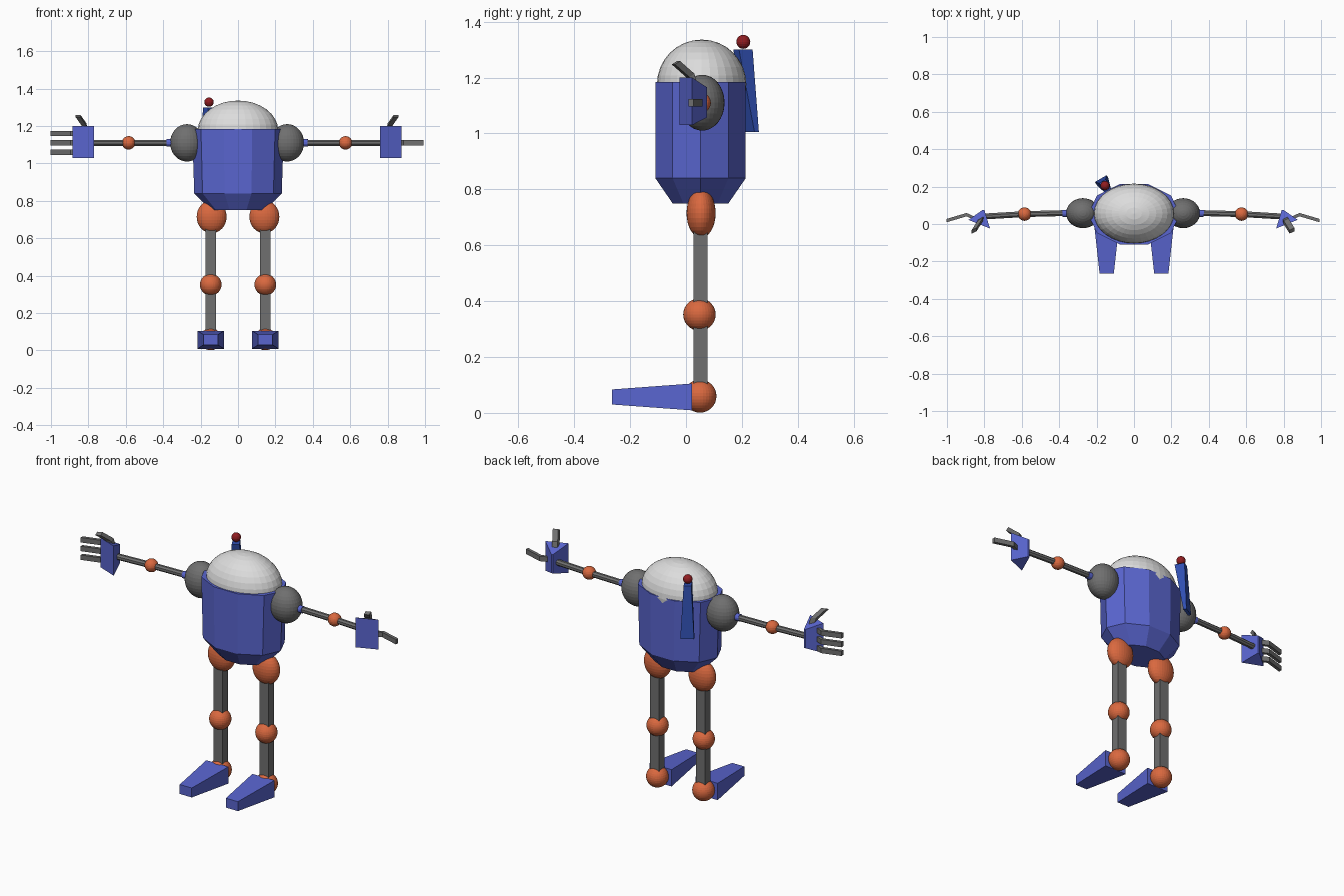
import bpy, bmesh, math
from mathutils import Vector, Matrix

if "Cube" in bpy.data.objects:
    bpy.data.objects.remove(bpy.data.objects["Cube"], do_unlink=True)


def material(name, rgb):
    m = bpy.data.materials.new(name)
    m.use_nodes = True
    m.diffuse_color = (*rgb, 1)
    m.node_tree.nodes["Principled BSDF"].inputs["Base Color"].default_value = (*rgb, 1)
    return m


BLUE = material("body blue", (0.10, 0.13, 0.62))
DEEP = material("deep blue", (0.03, 0.08, 0.45))
ORANGE = material("joint orange", (0.70, 0.14, 0.05))
GREY = material("metal grey", (0.16, 0.16, 0.16))
WHITE = material("dome white", (0.72, 0.72, 0.72))
RED = material("dark red", (0.28, 0.012, 0.015))


def finish(bm, name, mat):
    bmesh.ops.recalc_face_normals(bm, faces=bm.faces)
    mesh = bpy.data.meshes.new(name)
    bm.to_mesh(mesh)
    bm.free()
    mesh.materials.append(mat)
    obj = bpy.data.objects.new(name, mesh)
    bpy.context.collection.objects.link(obj)
    return obj


def ball(name, mat, center, radii, segments=32):
    bm = bmesh.new()
    bmesh.ops.create_uvsphere(bm, u_segments=segments, v_segments=segments // 2, radius=1)
    bmesh.ops.transform(bm, verts=bm.verts,
                        matrix=Matrix.Translation(center) @ Matrix.Diagonal((*radii, 1)))
    return finish(bm, name, mat)


def loft(name, mat, rings):
    """Skin a closed solid through rings with equal point counts."""
    bm = bmesh.new()
    loops = [[bm.verts.new(p) for p in ring] for ring in rings]
    n = len(loops[0])
    for a, b in zip(loops, loops[1:]):
        for i in range(n):
            j = (i + 1) % n
            bm.faces.new((a[i], a[j], b[j], b[i]))
    bm.faces.new(loops[0])
    bm.faces.new(loops[-1])
    return finish(bm, name, mat)


def rect(center, u, v):
    """Four corners around a centre from two half-axis vectors."""
    c, u, v = Vector(center), Vector(u), Vector(v)
    return [c - u - v, c + u - v, c + u + v, c - u + v]


def rod(name, mat, start, end, radius, sides=8):
    a, b = Vector(start), Vector(end)
    turn = (b - a).to_track_quat('Z', 'Y')
    ring = [turn @ Vector((math.cos(t), math.sin(t), 0)) * radius
            for t in (2 * math.pi * (i + 0.5) / sides for i in range(sides))]
    return loft(name, mat, [[a + p for p in ring], [b + p for p in ring]])


def oval(rx, ry, z, sides=10):
    return [(rx * math.cos(2 * math.pi * i / sides),
             0.052 + ry * math.sin(2 * math.pi * i / sides), z) for i in range(sides)]


# Torso and dome
loft("torso", BLUE, [oval(0.145, 0.105, 0.75), oval(0.234, 0.17, 0.84), oval(0.245, 0.17, 1.185)])
ball("head_dome", WHITE, (0, 0.056, 1.176), (0.215, 0.16, 0.16))

# Back aerial, turned to follow the torso wall
u, n = Vector((0.87, 0.5, 0)), Vector((-0.5, 0.87, 0))
loft("aerial_fin", DEEP, [rect((-0.173, 0.235, 1.005), u * 0.036, n * 0.009),
                          rect((-0.155, 0.204, 1.3), u * 0.02, n * 0.028)])
ball("aerial_tip", RED, (-0.155, 0.205, 1.328), [0.025] * 3, 20)

for side, s in (("left", 1), ("right", -1)):
    def at(x, y, z):
        return (s * x - 0.005, y, z)

    # Arm
    ball(side + "_shoulder", GREY, at(0.268, 0.058, 1.11), (0.09, 0.08, 0.1))
    rod(side + "_sleeve", BLUE, at(0.33, 0.058, 1.11), at(0.378, 0.056, 1.11), 0.02, 12)
    rod(side + "_upper_arm", GREY, at(0.3, 0.06, 1.11), at(0.58, 0.053, 1.11), 0.017)
    ball(side + "_elbow", ORANGE, at(0.58, 0.053, 1.11), [0.036] * 3, 24)
    rod(side + "_forearm", GREY, at(0.58, 0.053, 1.11), at(0.8, 0.04, 1.11), 0.017)

    # Wedge palm: tall front plate narrowing to a short back edge
    loft(side + "_palm", BLUE, [
        [at(0.765, -0.024, 1.03), at(0.88, 0.022, 1.03), at(0.88, 0.022, 1.2), at(0.765, -0.024, 1.2)],
        [at(0.795, 0.075, 1.057), at(0.805, 0.075, 1.057), at(0.805, 0.075, 1.165), at(0.795, 0.075, 1.165)]])

    # Bent fingers: three on the right hand, one on the left
    for k, z in enumerate((1.11,) if s > 0 else (1.06, 1.11, 1.16)):
        path = [(0.835, 0.025), (0.89, 0.05), (0.998, 0.018)]
        loft(f"{side}_finger_{k + 1}", GREY,
             [rect(at(x, y, z), (0, 0.009, 0), (0, 0, 0.014)) for x, y in path])

    # Thumb
    thumb = [(0.808, 0.03, 1.15), (0.818, 0.015, 1.208), (0.85, -0.036, 1.253)]
    loft(side + "_thumb", GREY,
         [rect(at(*p), (0.013, 0.006, 0), (0, 0.009, 0.006)) for p in thumb])

    # Leg
    x = s * 0.146
    ball(side + "_hip", ORANGE, (s * 0.141, 0.054, 0.715), (0.08, 0.052, 0.088))
    loft(side + "_leg_post", GREY, [rect((x, 0.052, z), (0.029, 0, 0), (0, 0.025, 0))
                                    for z in (0.06, 0.7)])
    ball(side + "_knee", ORANGE, (x, 0.048, 0.352), [0.058] * 3)
    ball(side + "_ankle", ORANGE, (x, 0.05, 0.06), [0.059] * 3)

    # Tapered foot
    loft(side + "_foot", BLUE, [rect((x, 0.022, 0.057), (0.07, 0, 0), (0, 0, 0.048)),
                                rect((x, -0.264, 0.057), (0.038, 0, 0), (0, 0, 0.027))])
